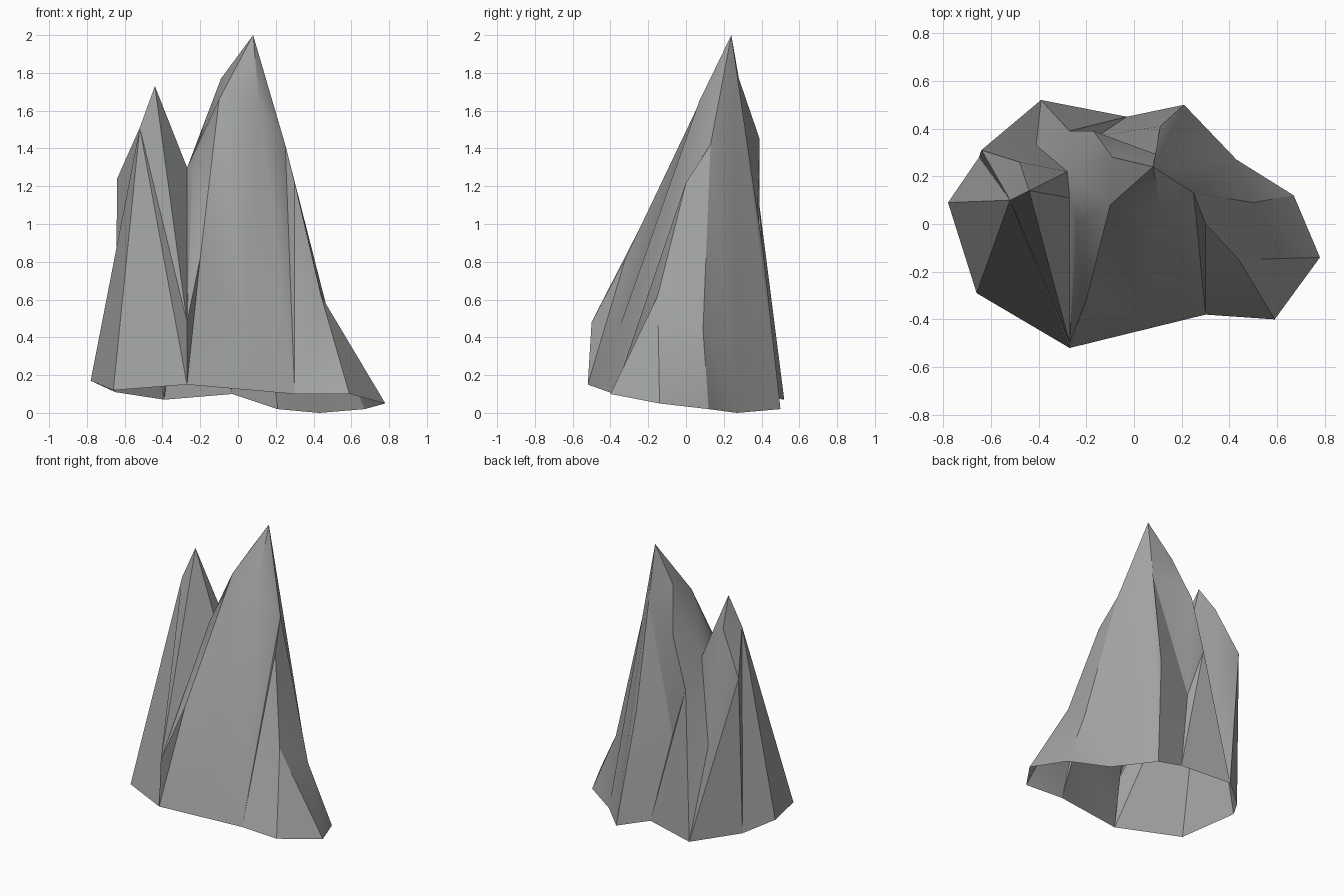
import bpy
import bmesh
import math
from mathutils import Vector

default_cube = bpy.data.objects.get("Cube")
if default_cube:
    bpy.data.objects.remove(default_cube, do_unlink=True)


def grey_stone():
    mat = bpy.data.materials.new("grey_stone")
    colour = (0.36, 0.37, 0.355, 1)
    mat.use_nodes = True
    mat.diffuse_color = colour
    shader = next(n for n in mat.node_tree.nodes if n.type == "BSDF_PRINCIPLED")
    shader.inputs["Base Color"].default_value = colour
    shader.inputs["Roughness"].default_value = 0.9
    return mat


bm = bmesh.new()
corner = {}


def place(letters, points):
    """Add one named corner of the rock per letter."""
    for letter, point in zip(letters, points):
        corner[letter] = bm.verts.new(Vector(point))


def fan(hub, ring):
    """Spread triangles from a hub corner over consecutive ring corners."""
    for first, second in zip(ring, ring[1:]):
        bm.faces.new((corner[hub], corner[first], corner[second]))


# Ragged open rim at the ground, clockwise from the front
place("ABCDEFGHIJKL", [
    (-.27, -.52, .15), (-.66, -.29, .12), (-.78, .09, .17), (-.65, .28, .11),
    (-.39, .52, .07), (-.03, .45, .1), (.21, .5, .02), (.43, .27, 0),
    (.67, .12, .02), (.78, -.14, .05), (.59, -.4, .1), (.3, -.38, .1)])

# Lesser spire: peak, front tip, side ledge, back ledge, back gully,
# saddle front and back, foot of the cleft
place("pfsbgnmj", [
    (-.44, .14, 1.73), (-.52, .1, 1.51), (-.64, .31, 1.24), (-.48, .26, 1.54),
    (-.41, .33, .7), (-.27, .11, 1.3), (-.28, .22, 1.27), (-.27, -.5, .48)])

# Main spire: summit, left crest, back crest and gully, front buttress
place("tuvwxyzd", [
    (.08, .24, 2), (-.1, .08, 1.66), (-.09, .28, 1.77), (-.17, .39, 1.45),
    (-.27, .39, 1.09), (.1, .29, 1.62), (.11, .41, .85), (-.15, .37, .72)])
place("oace", [
    (.11, .07, 1.65), (-.24, .01, 1.29), (-.2, -.32, .82), (.04, -.36, .43)])

# Sloping shoulder running down to the wide end
place("hrki", [
    (.25, .13, 1.42), (.3, 0, 1.22), (.44, -.15, .62), (.5, .09, .44)])

# Lesser spire faces
fan("f", "jABCDsbpj")
fan("p", "jnmb")
fan("s", "DE")
fan("g", "EsbmxE")

# Main spire faces, front then back
fan("u", "mnaceotvm")
fan("j", "nacA")
fan("A", "ceL")
fan("o", "eLht")
fan("w", "vydxmv")
fan("d", "yzFx")
fan("x", "EF")
fan("z", "FGty")
fan("t", "GH")
fan("t", "vy")

# Shoulder faces
fan("h", "LriHt")
fan("k", "rLKJir")
fan("i", "HIJ")

# Turn every face outward
bmesh.ops.recalc_face_normals(bm, faces=bm.faces[:])
bm.normal_update()
front = next(f for f in bm.faces if all(corner[c] in f.verts for c in "fAB"))
if front.normal.y > 0:
    bmesh.ops.reverse_faces(bm, faces=bm.faces[:])

mesh = bpy.data.meshes.new("rock_spires")
bm.to_mesh(mesh)
bm.free()
mesh.materials.append(grey_stone())
rock = bpy.data.objects.new("rock_spires", mesh)
bpy.context.collection.objects.link(rock)

# Soft facets with crisp ridges
bpy.ops.object.select_all(action="DESELECT")
rock.select_set(True)
bpy.context.view_layer.objects.active = rock
bpy.ops.object.shade_smooth_by_angle(angle=math.radians(30))
